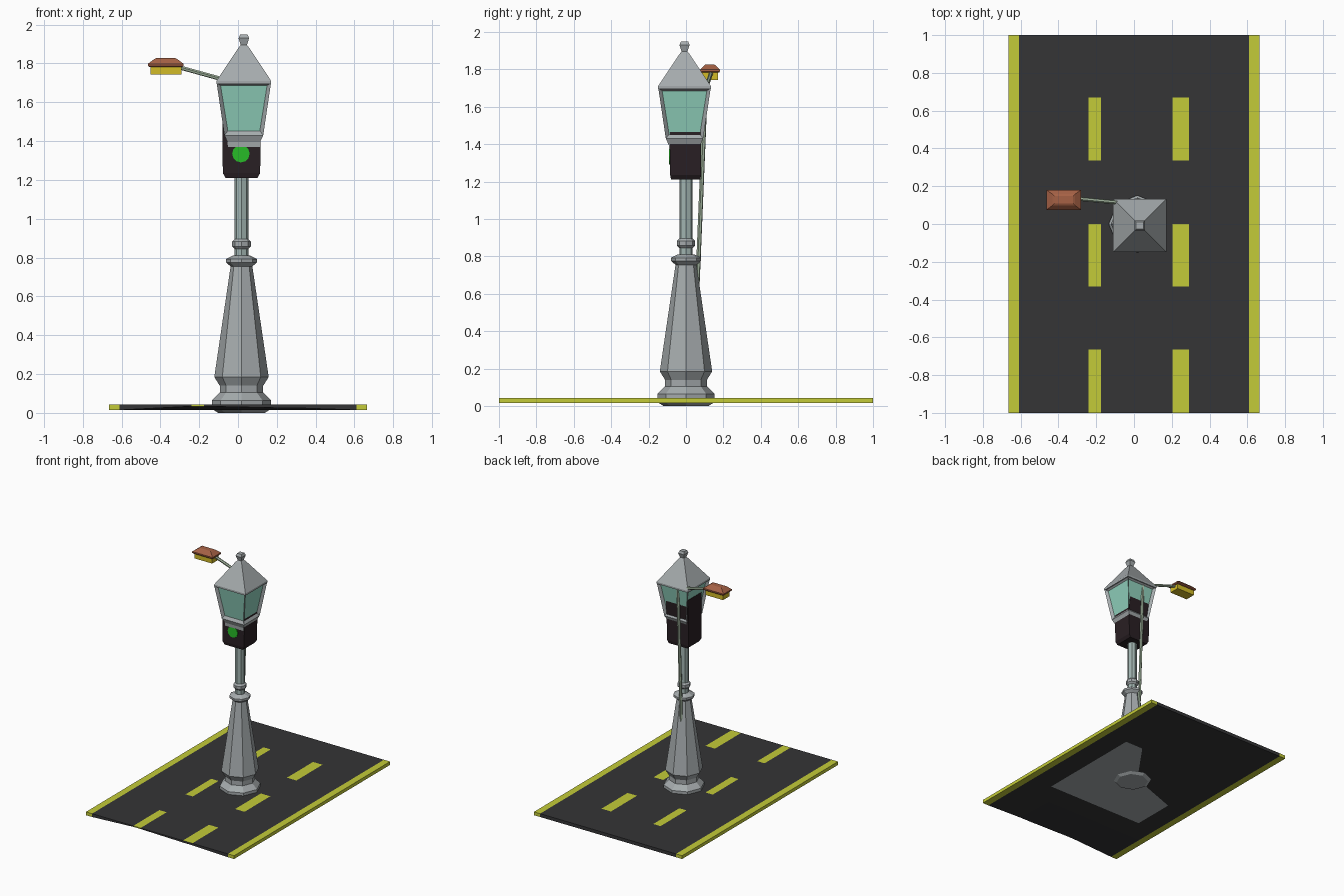
import bpy, bmesh
from math import sin, cos, tau
from mathutils import Vector

if "Cube" in bpy.data.objects:
    bpy.data.objects.remove(bpy.data.objects["Cube"])


def mat(name, r, g, b):
    m = bpy.data.materials.new(name)
    m.diffuse_color = (r, g, b, 1)
    m.use_nodes = True
    m.node_tree.nodes["Principled BSDF"].inputs["Base Color"].default_value = m.diffuse_color
    return m


ASPHALT = mat("asphalt", 0.035, 0.035, 0.037)
YELLOW = mat("road_yellow", 0.55, 0.60, 0.04)
GREY = mat("iron_grey", 0.38, 0.41, 0.42)
PALE = mat("pale_iron", 0.36, 0.46, 0.44)
GLASS = mat("teal_glass", 0.28, 0.63, 0.50)
BLACK = mat("signal_black", 0.022, 0.014, 0.017)
GREEN = mat("signal_green", 0.02, 0.5, 0.02)
PIPE = mat("pipe_green", 0.36, 0.46, 0.34)
LAMP = mat("lamp_yellow", 0.65, 0.50, 0.02)
BROWN = mat("hood_brown", 0.38, 0.12, 0.06)


def finish(name, bm, *mats):
    bmesh.ops.recalc_face_normals(bm, faces=bm.faces)
    me = bpy.data.meshes.new(name)
    bm.to_mesh(me)
    bm.free()
    for m in mats:
        me.materials.append(m)
    ob = bpy.data.objects.new(name, me)
    bpy.context.collection.objects.link(ob)
    return ob


def poly(c, rx, ry, z, n):
    # n-sided ring; four sides means an axis-aligned rectangle
    k, off = (2 ** 0.5, 0.5) if n == 4 else (1, 0)
    return [(c[0] + k * rx * cos(tau * (i + off) / n),
             c[1] + k * ry * sin(tau * (i + off) / n), z) for i in range(n)]


def loft(loops):
    bm = bmesh.new()
    rings = [[bm.verts.new(p) for p in lp] for lp in loops]
    n = len(rings[0])
    for a, b in zip(rings, rings[1:]):
        for i in range(n):
            j = (i + 1) % n
            bm.faces.new((a[i], a[j], b[j], b[i]))
    bm.faces.new(rings[0])
    bm.faces.new(rings[-1])
    return bm


def turned(name, m, c, profile, n=8):
    return finish(name, loft([poly(c, r, r, z, n) for z, r in profile]), m)


# Road slab: grid cells coloured as edge lines and lane dashes
xs = [-0.665, -0.61, -0.24, -0.175, 0.205, 0.29, 0.61, 0.665]
ys = [-1, -0.665, -0.33, 0, 0.335, 0.67, 1]
bm = bmesh.new()
grid = [[bm.verts.new((x, y, 0.042)) for x in xs] for y in ys]
for j in range(6):
    for i in range(7):
        f = bm.faces.new((grid[j][i], grid[j][i + 1], grid[j + 1][i + 1], grid[j + 1][i]))
        f.material_index = int(i in (0, 6) or (i in (2, 4) and j % 2 == 0))
ext = bmesh.ops.extrude_face_region(bm, geom=bm.faces[:], use_keep_orig=True)
for v in ext["geom"]:
    if isinstance(v, bmesh.types.BMVert):
        v.co.z = 0.015
        # worn, raised underside at the front end
        if v.co.y < -0.9 and abs(v.co.x) < 0.5:
            v.co.z = 0.034 if v.co.x < 0 else 0.026
for f in bm.faces:
    c = f.calc_center_median()
    if c.z < 0.038:
        f.material_index = int(abs(c.x) > 0.6)
finish("road", bm, ASPHALT, YELLOW)

# Partly exposed foundation plate under the road
bm = bmesh.new()
bm.faces.new([bm.verts.new((x, y, 0.0135)) for x, y in
              [(0.43, 0.42), (0.27, 0.42), (0, 0.04), (-0.44, -0.12), (-0.44, -0.47), (0.43, -0.47)]])
finish("foundation_plate", bm, GREY)

# Octagonal pedestal, upper pole and collar
C = (0.018, 0.0)
turned("pedestal", GREY, C, [
    (0.0, 0.12), (0.02, 0.152), (0.065, 0.152), (0.105, 0.112), (0.14, 0.112),
    (0.185, 0.14), (0.755, 0.056), (0.775, 0.08), (0.792, 0.08), (0.81, 0.045)])
turned("pole", PALE, C, [(0.79, 0.036), (1.24, 0.036)])
turned("pole_collar", GREY, C, [
    (0.845, 0.036), (0.858, 0.049), (0.882, 0.049), (0.895, 0.036)])

# Signal box, running up into the lantern
S = (0.018, -0.002)
finish("signal_box", loft([
    poly(S, 0.082, 0.078, 1.21, 4), poly(S, 0.096, 0.083, 1.235, 4),
    poly(S, 0.099, 0.083, 1.42, 4), poly((0.018, 0.007), 0.099, 0.09, 1.61, 4)]), BLACK)
bm = bmesh.new()
N = 12
front, back = ([bm.verts.new((0.015 + 0.045 * cos(tau * i / N), y, 1.335 + 0.045 * sin(tau * i / N)))
                for i in range(N)] for y in (-0.09, -0.08))
bm.faces.new(front)
for i in range(N):
    j = (i + 1) % N
    bm.faces.new((front[i], front[j], back[j], back[i]))
finish("signal_lens", bm, GREEN)

# Lantern body with recessed panes
L = (0.03, -0.008)
bm = loft([poly(L, h, h, z, 4) for z, h in
           [(1.37, 0.082), (1.395, 0.084), (1.43, 0.1), (1.70, 0.14)]])
bmesh.ops.recalc_face_normals(bm, faces=bm.faces)
walls = [f for f in bm.faces if 1.5 < f.calc_center_median().z < 1.65]
bmesh.ops.inset_individual(bm, faces=walls, thickness=0.027, depth=-0.018)
for f in walls:
    f.material_index = 1
finish("lantern", bm, GREY, GLASS)

# Pyramid roof with finial
turned("lantern_roof", GREY, L, [
    (1.695, 0.141), (1.71, 0.141), (1.88, 0.028), (1.895, 0.016),
    (1.93, 0.027), (1.95, 0.019)], 4)


# Side conduit and lamp arm
def rod(name, a, b, r):
    a, b = Vector(a), Vector(b)
    u = (b - a).orthogonal().normalized()
    w = (b - a).normalized().cross(u)
    finish(name, loft([[p + r * (cos(tau * i / 6) * u + sin(tau * i / 6) * w)
                        for i in range(6)] for p in (a, b)]), PIPE)


rod("conduit", (0.0, 0.058, 0.57), (0.0, 0.105, 1.705), 0.012)
rod("lamp_arm", (0.005, 0.105, 1.695), (-0.31, 0.135, 1.782), 0.011)

# Hanging lamp head
H = (-0.372, 0.128)
finish("lamp_box", loft([poly(H, 0.08, 0.042, z, 4) for z in (1.742, 1.79)]), LAMP)
finish("lamp_hood", loft([poly(H, hx, hy, z, 4) for hx, hy, z in
                          [(0.086, 0.048, 1.782), (0.092, 0.053, 1.788), (0.092, 0.053, 1.798),
                           (0.06, 0.03, 1.822), (0.05, 0.02, 1.827)]]), BROWN)
